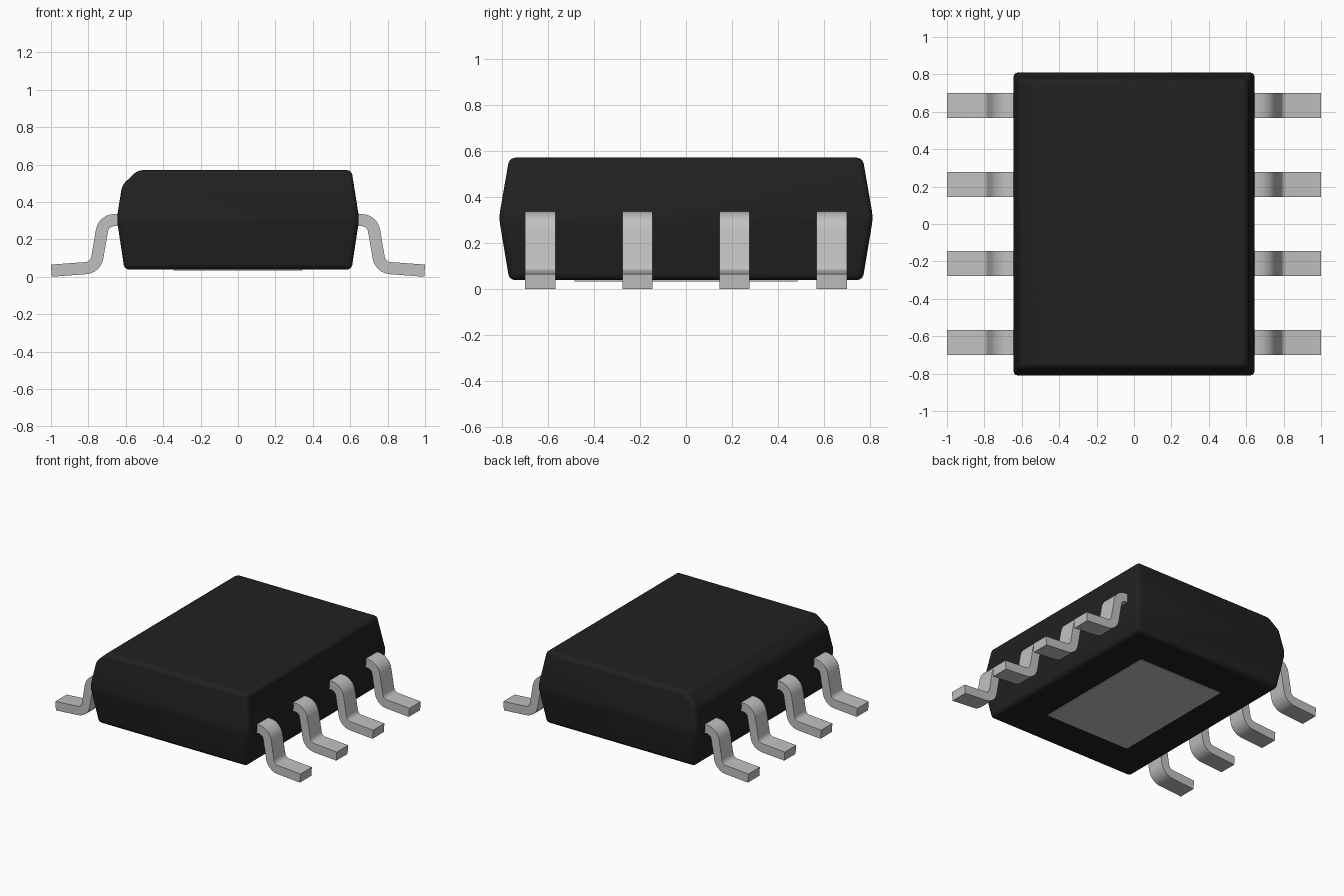
import bpy, bmesh, math
from mathutils import Vector

old = bpy.data.objects.get("Cube")
if old:
    bpy.data.objects.remove(old, do_unlink=True)


def material(name, rgb, metallic=0.0):
    m = bpy.data.materials.new(name)
    m.use_nodes = True
    m.diffuse_color = (*rgb, 1)
    m.node_tree.nodes["Principled BSDF"].inputs["Base Color"].default_value = (*rgb, 1)
    return m


def add_object(name, bm, mat):
    bmesh.ops.recalc_face_normals(bm, faces=bm.faces)
    mesh = bpy.data.meshes.new(name)
    bm.to_mesh(mesh)
    bm.free()
    mesh.materials.append(mat)
    ob = bpy.data.objects.new(name, mesh)
    bpy.context.collection.objects.link(ob)
    return ob


def smooth(ob, degrees):
    bpy.ops.object.select_all(action="DESELECT")
    ob.select_set(True)
    bpy.context.view_layer.objects.active = ob
    bpy.ops.object.shade_smooth_by_angle(angle=math.radians(degrees))


black = material("black plastic", (0.015, 0.015, 0.015))
metal = material("tinned metal", (0.53, 0.53, 0.53))

# Moulded body: three stacked rectangles, widest at the parting line
bm = bmesh.new()
rings = []
for hx, hy, z in ((0.607, 0.768, 0.038), (0.648, 0.813, 0.31), (0.607, 0.768, 0.57)):
    rings.append([bm.verts.new((sx * hx, sy * hy, z))
                  for sx, sy in ((-1, -1), (1, -1), (1, 1), (-1, 1))])
for low, high in zip(rings, rings[1:]):
    for i in range(4):
        j = (i + 1) % 4
        bm.faces.new((low[i], low[j], high[j], high[i]))
bm.faces.new(rings[0][::-1])
bm.faces.new(rings[-1])

# Slanted cut along the upper edge of the pin-one side
cut = bmesh.ops.bisect_plane(bm, geom=bm.verts[:] + bm.edges[:] + bm.faces[:],
                             plane_co=(-0.535, 0, 0.57), plane_no=(-0.69, 0, 0.73),
                             clear_outer=True)
bmesh.ops.contextual_create(bm, geom=[g for g in cut["geom_cut"]
                                      if isinstance(g, bmesh.types.BMEdge)])
body = add_object("package_body", bm, black)
bevel = body.modifiers.new("rounded edges", "BEVEL")
bevel.width = 0.025
bevel.segments = 3
bevel.limit_method = "ANGLE"
bevel.angle_limit = math.radians(10)
smooth(body, 35)

# Thermal pad, a thin plate under the body
bm = bmesh.new()
bmesh.ops.create_cube(bm, size=1)
for v in bm.verts:
    v.co = (v.co.x * 0.69, v.co.y * 0.97, 0.037 + v.co.z * 0.008)
add_object("thermal_pad", bm, metal)


# Gull-wing leads
def fillet(path, radius, steps=6):
    """Round the inner corners of a path; returns (point, direction) pairs."""
    out = [(path[0], (path[1] - path[0]).normalized())]
    for a, b, c in zip(path, path[1:], path[2:]):
        d1, d2 = (b - a).normalized(), (c - b).normalized()
        turn = d1.angle_signed(d2)
        start = b - d1 * radius * math.tan(abs(turn) / 2)
        side = math.copysign(1, d1.x * d2.y - d1.y * d2.x)
        centre = start + Vector((-d1.y, d1.x)) * side * radius
        for k in range(steps + 1):
            ang = side * abs(turn) * k / steps
            co, si = math.cos(ang), math.sin(ang)
            d = Vector((d1.x * co - d1.y * si, d1.x * si + d1.y * co))
            out.append((centre - Vector((-d.y, d.x)) * side * radius, d))
    out.append((path[-1], (path[-1] - path[-2]).normalized()))
    return out


PATH = fillet([Vector(p) for p in ((0.58, 0.303), (0.718, 0.303),
                                   (0.761, 0.05), (0.998, 0.0325))], 0.068)
HALF_THICK, HALF_WIDTH = 0.0325, 0.066


def lead(name, side, y):
    bm = bmesh.new()
    rows = []
    for p, d in PATH:
        n = Vector((-d.y, d.x)) * HALF_THICK
        rows.append([bm.verts.new((side * (p.x + s * n.x), y + w * HALF_WIDTH, p.y + s * n.y))
                     for s, w in ((-1, -1), (1, -1), (1, 1), (-1, 1))])
    for a, b in zip(rows, rows[1:]):
        for i in range(4):
            j = (i + 1) % 4
            bm.faces.new((a[i], a[j], b[j], b[i]))
    bm.faces.new(rows[0])
    bm.faces.new(rows[-1])
    smooth(add_object(name, bm, metal), 35)


for label, side in (("left", 1), ("right", -1)):
    for i, y in enumerate((-0.634, -0.211, 0.211, 0.634)):
        lead(f"{label}_lead_{i + 1}", side, y)
